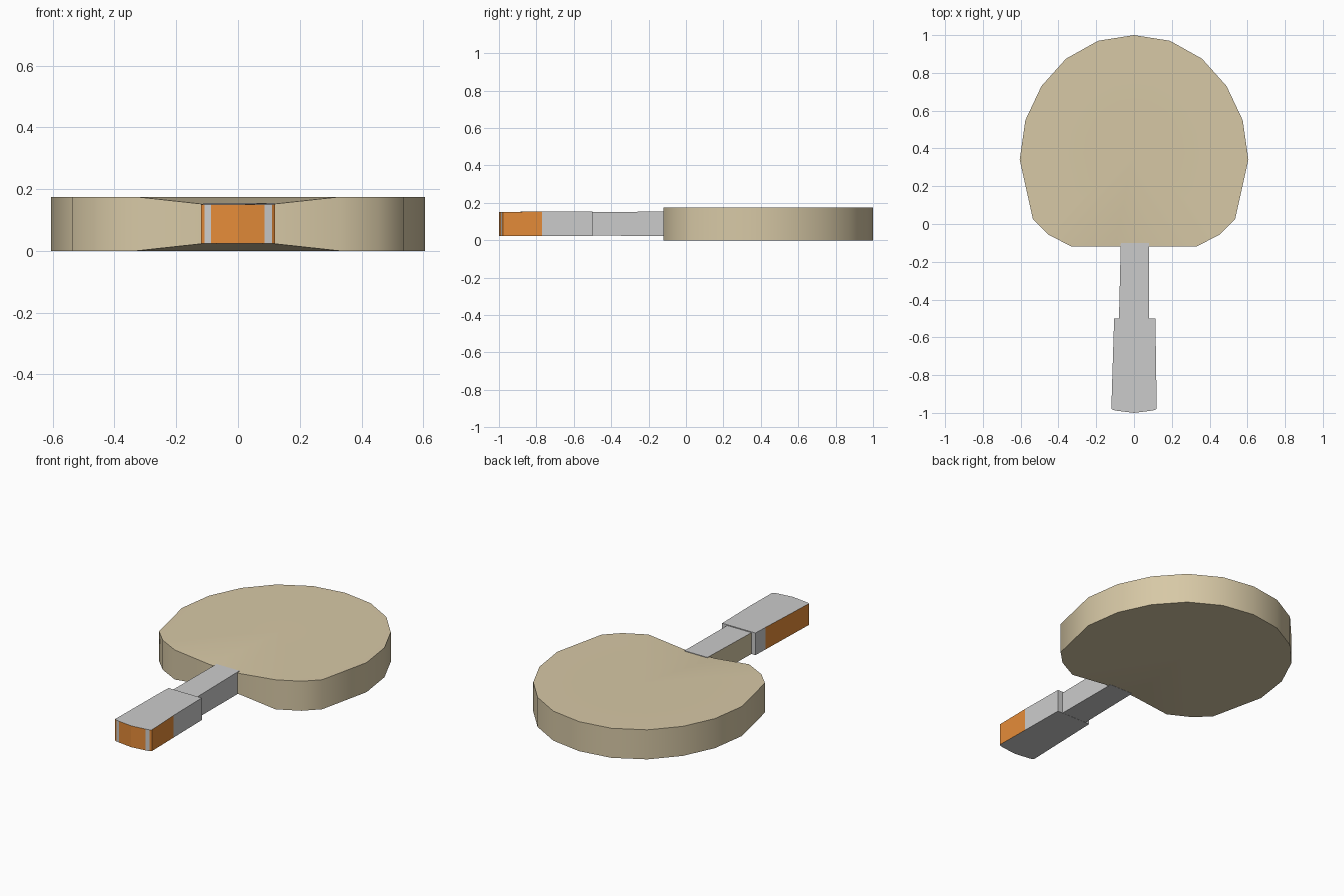
import bpy, bmesh, math

if "Cube" in bpy.data.objects:
    bpy.data.objects.remove(bpy.data.objects["Cube"])


def material(name, rgb):
    m = bpy.data.materials.new(name)
    m.diffuse_color = (*rgb, 1)
    m.use_nodes = True
    m.node_tree.nodes["Principled BSDF"].inputs["Base Color"].default_value = m.diffuse_color
    return m


tan = material("tan_wood", (0.68, 0.58, 0.38))
orange = material("orange_panel", (0.78, 0.26, 0.04))


def prism(name, outline, mats, side_slots=None, centre=None):
    """Outline entries are (x, y, z_low, z_high); caps may fan from a centre."""
    bm = bmesh.new()
    low = [bm.verts.new((x, y, a)) for x, y, a, b in outline]
    high = [bm.verts.new((x, y, b)) for x, y, a, b in outline]
    n = len(outline)
    for i in range(n):
        j = (i + 1) % n
        f = bm.faces.new((low[i], low[j], high[j], high[i]))
        f.material_index = (side_slots or {}).get(i, 0)
    for ring, k in ((low, 2), (high, 3)):
        if centre:
            c = bm.verts.new((centre[0], centre[1], centre[k]))
            for i in range(n):
                bm.faces.new((ring[i], ring[(i + 1) % n], c))
        else:
            bm.faces.new(ring)
    bmesh.ops.recalc_face_normals(bm, faces=bm.faces)
    me = bpy.data.meshes.new(name)
    bm.to_mesh(me)
    bm.free()
    for m in mats:
        me.materials.append(m)
    ob = bpy.data.objects.new(name, me)
    bpy.context.collection.objects.link(ob)
    return ob


# Blade: mirrored half outline, pinched thinner where the handle joins
H = 0.175
half = [(0.19, 0.97), (0.36, 0.875), (0.49, 0.73), (0.575, 0.55), (0.605, 0.34),
        (0.535, 0.025), (0.455, -0.055), (0.33, -0.12)]
right = [(x, y, 0, H) for x, y in half] + [(0.1, -0.12, 0.025, 0.15)]
left = [(-x, y, a, b) for x, y, a, b in reversed(right)]
blade = prism("blade", [(0, 1, 0, H)] + right + left, [tan], centre=(0, 0.4, 0, H))
blade.data.shade_smooth()
blade.data.set_sharp_from_angle(angle=math.radians(42))

# Neck: slim bar with a tan left side
prism("neck", [(-0.07, -0.1, 0.023, 0.154), (-0.08, -0.52, 0.025, 0.15),
               (0.08, -0.52, 0.025, 0.15), (0.08, -0.1, 0.023, 0.154)],
      [None, tan], {0: 1})

# Grip: wider flared bar with orange panels on the sides and butt
grip = [(-0.105, -0.5), (-0.108, -0.59), (-0.12, -0.978), (-0.108, -0.985),
        (-0.088, -0.989), (0, -1), (0.086, -0.989), (0.11, -0.985),
        (0.12, -0.978), (0.117, -0.77), (0.113, -0.5)]
prism("grip", [(x, y, 0.024, 0.15 if y < -0.9 else 0.155) for x, y in grip],
      [None, orange], {1: 1, 2: 1, 4: 1, 5: 1, 7: 1, 8: 1})
